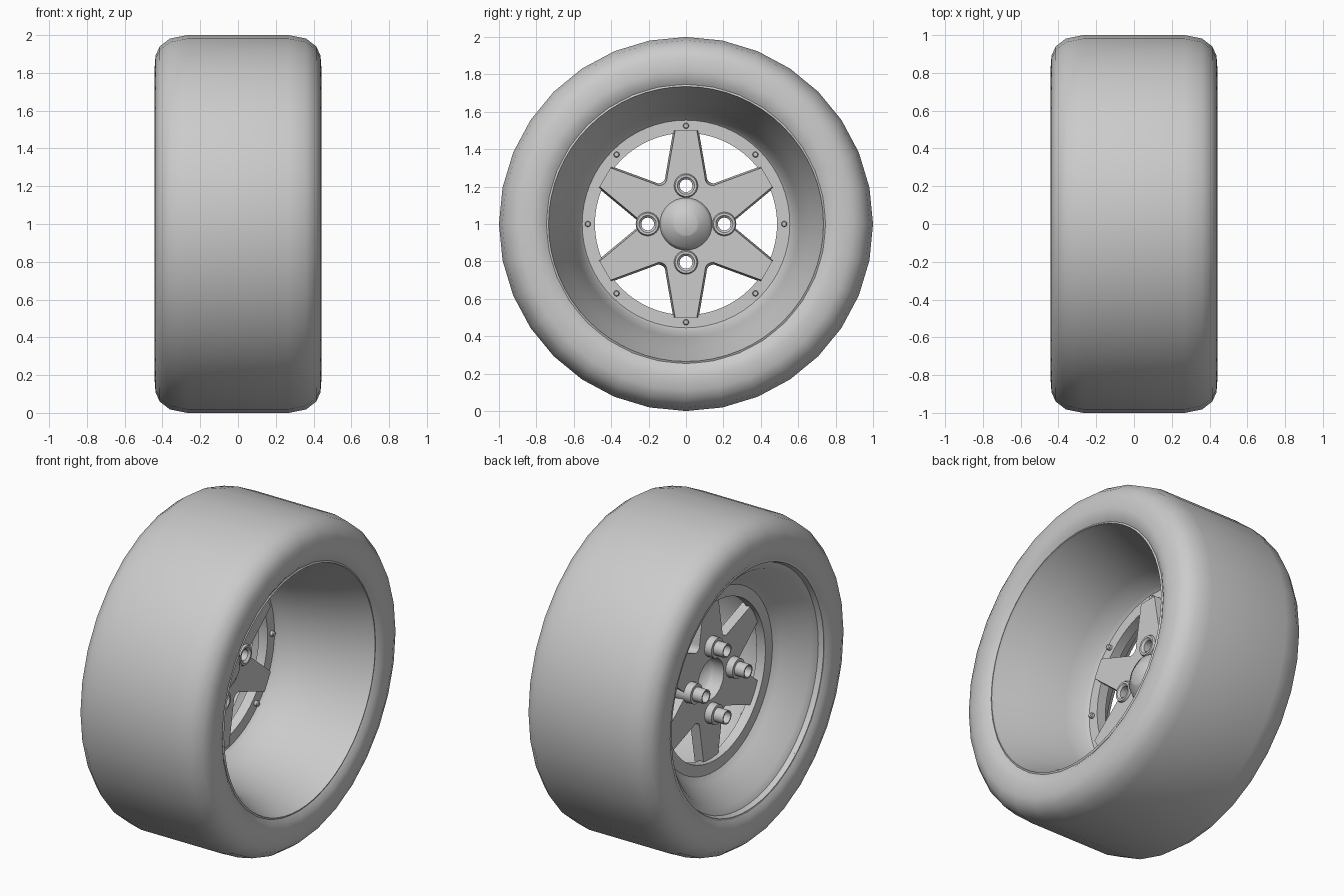
import bpy, bmesh
from math import sin, cos, pi, radians, asin

if "Cube" in bpy.data.objects:
    bpy.data.objects.remove(bpy.data.objects["Cube"])

AXLE = 1.0  # wheel axis runs along x at this height


def finish(bm, name, angle=35):
    bmesh.ops.remove_doubles(bm, verts=bm.verts, dist=1e-5)
    bmesh.ops.recalc_face_normals(bm, faces=bm.faces)
    me = bpy.data.meshes.new(name)
    bm.to_mesh(me)
    bm.free()
    me.shade_smooth()
    me.set_sharp_from_angle(angle=radians(angle))
    ob = bpy.data.objects.new(name, me)
    bpy.context.collection.objects.link(ob)
    return ob


def lathe(name, profile, segs, closed=True, centre=(0, 0), angle=35):
    """Revolve (x, radius) points about an axis parallel to x."""
    bm = bmesh.new()
    rings = []
    for i in range(segs):
        t = 2 * pi * i / segs + pi / 2
        rings.append([bm.verts.new((x, centre[0] + r * cos(t), AXLE + centre[1] + r * sin(t)))
                      for x, r in profile])
    n = len(profile)
    for i in range(segs):
        a, b = rings[i], rings[(i + 1) % segs]
        for j in range(n if closed else n - 1):
            k = (j + 1) % n
            bm.faces.new((a[j], a[k], b[k], b[j]))
    bmesh.ops.dissolve_degenerate(bm, dist=1e-6, edges=bm.edges)
    return finish(bm, name, angle)


def polar(r, deg):
    return r * cos(radians(deg)), r * sin(radians(deg))


# Tyre: wide, with rounded shoulders
half = [(.27, 1.0), (.36, .982), (.415, .94), (.437, .89), (.442, .82), (.435, .775), (.41, .74)]
lathe("tyre", [(-x, r) for x, r in half] + half[::-1], 32, angle=50)

# Rim barrel: deep dish on +x, short cone on -x
lathe("rim_barrel", [(.41, .755), (.42, .735), (.40, .73), (.26, .67), (0, .605), (-.12, .572),
                     (-.14, .555), (-.20, .555), (-.23, .59), (-.37, .69), (-.39, .73),
                     (-.42, .74), (-.42, .765)], 64, closed=False)

# Mounting ring inside the barrel
lathe("mounting_ring", [(-.14, .487), (-.14, .56), (-.20, .56), (-.20, .487)], 64)


# Six-spoke star with hub and lug holes
def star_outline(tip, valley, radius):
    pts = []
    for k in range(6):
        a = 60 * k + 30
        ca, sa = cos(radians(a)), sin(radians(a))
        for v in (-tip, tip):
            pts.append((.50 * ca - v * sa, .50 * sa + v * ca))
        # rounded valley between this spoke and the next
        cx, cy = polar(valley + radius, a + 30)
        for s in (-65, -40, -15, 15, 40, 65):
            dx, dy = polar(radius, a + 30 + 180 - s)
            pts.append((cx + dx, cy + dy))
    return pts


def circle(c, r, n=24):
    return [(c[0] + r * cos(2 * pi * i / n), c[1] + r * sin(2 * pi * i / n)) for i in range(n)]


lugs = [polar(.205, 90 * k) for k in range(4)]
holes = [circle((0, 0), .125, 32)] + [circle(c, .034) for c in lugs]
bm = bmesh.new()
layers = []
for x, outline in ((-.10, star_outline(.058, .243, .04)), (-.17, star_outline(.068, .256, .036))):
    loops, edges = [], []
    for pts in [outline] + holes:
        vs = [bm.verts.new((x, y, AXLE + z)) for y, z in pts]
        edges += [bm.edges.new((vs[i - 1], vs[i])) for i in range(len(vs))]
        loops.append(vs)
    bmesh.ops.triangle_fill(bm, use_beauty=True, edges=edges, normal=(1, 0, 0))
    layers.append(loops)
for a, b in zip(*layers):
    for i in range(len(a)):
        bm.faces.new((a[i - 1], a[i], b[i], b[i - 1]))
finish(bm, "spoke_star", 30)

# Domed hub cap, open at the back
lathe("hub_cap", [(-.17, .125), (-.17, .135), (-.095, .14), (-.07, .125), (-.035, .068), (-.03, .06),
                  (-.03, 0), (-.04, 0), (-.045, .06), (-.08, .115), (-.10, .125)], 32)

# Lug sleeves through the hub
for i, c in enumerate(lugs):
    lathe(f"lug_sleeve_{i + 1}", [(-.10, .064), (-.088, .058), (-.088, .046), (-.10, .034), (-.28, .034),
                                  (-.28, .042), (-.215, .042), (-.215, .06), (-.17, .062)],
          24, centre=c)

# Rivets around the mounting ring
for i in range(8):
    lathe(f"rivet_{i + 1}", [(-.15, 0), (-.15, .016), (-.123, .016), (-.118, .011), (-.118, 0)],
          12, closed=False, centre=polar(.525, 45 * i))
